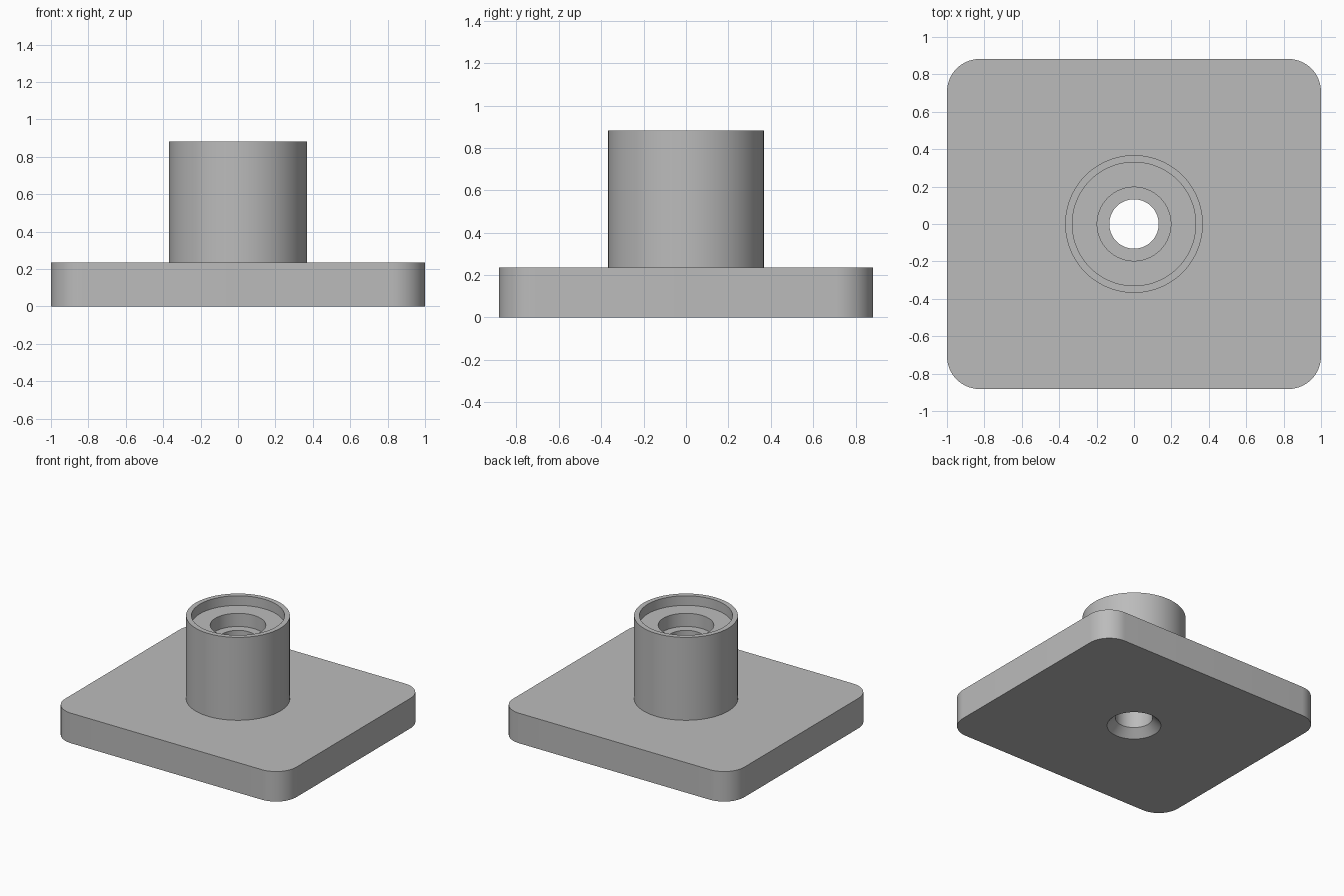
import bpy
import bmesh
import math

cube = bpy.data.objects.get("Cube")
if cube:
    bpy.data.objects.remove(cube, do_unlink=True)

WIDTH, DEPTH, THICK, CORNER = 2.0, 1.765, 0.235, 0.176
TOP, BOSS_R = 0.883, 0.368
RECESS_R, RECESS_Z = 0.33, 0.808
SEAT_R, SEAT_Z = 0.197, 0.705
BORE_R, SINK = 0.132, 0.06
SEGMENTS = 96

grey = bpy.data.materials.new("plain grey")
grey.use_nodes = True
colour = (0.5, 0.5, 0.5, 1)
grey.diffuse_color = colour
grey.node_tree.nodes["Principled BSDF"].inputs["Base Color"].default_value = colour


def make_object(name, bm):
    bmesh.ops.recalc_face_normals(bm, faces=bm.faces)
    mesh = bpy.data.meshes.new(name)
    bm.to_mesh(mesh)
    bm.free()
    mesh.materials.append(grey)
    obj = bpy.data.objects.new(name, mesh)
    bpy.context.collection.objects.link(obj)
    return obj


def lathe(name, profile):
    """Closed solid turned about z from (radius, height) rings."""
    bm = bmesh.new()
    rings = []
    for r, z in profile:
        angles = [math.tau * i / SEGMENTS for i in range(SEGMENTS)]
        rings.append([bm.verts.new((r * math.cos(a), r * math.sin(a), z)) for a in angles])
    for low, high in zip(rings, rings[1:]):
        for i in range(SEGMENTS):
            j = (i + 1) % SEGMENTS
            bm.faces.new((low[i], low[j], high[j], high[i]))
    bm.faces.new(rings[0])
    bm.faces.new(rings[-1])
    return make_object(name, bm)


def combine(target, tool, operation):
    tool.hide_render = True
    mod = target.modifiers.new(operation, 'BOOLEAN')
    mod.operation = operation
    mod.solver = 'EXACT'
    mod.object = tool
    bpy.context.view_layer.objects.active = target
    bpy.ops.object.modifier_apply(modifier=mod.name)
    bpy.data.objects.remove(tool, do_unlink=True)


# Base plate with rounded upright corners
bm = bmesh.new()
bmesh.ops.create_cube(bm, size=1)
for v in bm.verts:
    v.co = (v.co.x * WIDTH, v.co.y * DEPTH, (v.co.z + 0.5) * THICK)
upright = [e for e in bm.edges if abs(e.verts[0].co.z - e.verts[1].co.z) > THICK / 2]
bmesh.ops.bevel(bm, geom=upright, offset=CORNER, segments=16, profile=0.5, affect='EDGES')
body = make_object("flanged_boss", bm)

# Round boss standing on the plate
boss = lathe("boss", [(BOSS_R, THICK / 2), (BOSS_R, TOP)])
combine(body, boss, 'UNION')

# Through bore: countersunk below, stepped seat and shallow recess above
bore = lathe("bore_cutter", [
    (BORE_R + 2 * SINK, -SINK), (BORE_R, SINK),
    (BORE_R, SEAT_Z), (SEAT_R, SEAT_Z),
    (SEAT_R, RECESS_Z), (RECESS_R, RECESS_Z),
    (RECESS_R, TOP + 0.1)])
combine(body, bore, 'DIFFERENCE')

# Smooth round walls, crisp rims
bpy.ops.object.select_all(action='DESELECT')
body.select_set(True)
bpy.context.view_layer.objects.active = body
bpy.ops.object.shade_smooth_by_angle(angle=math.radians(30))
